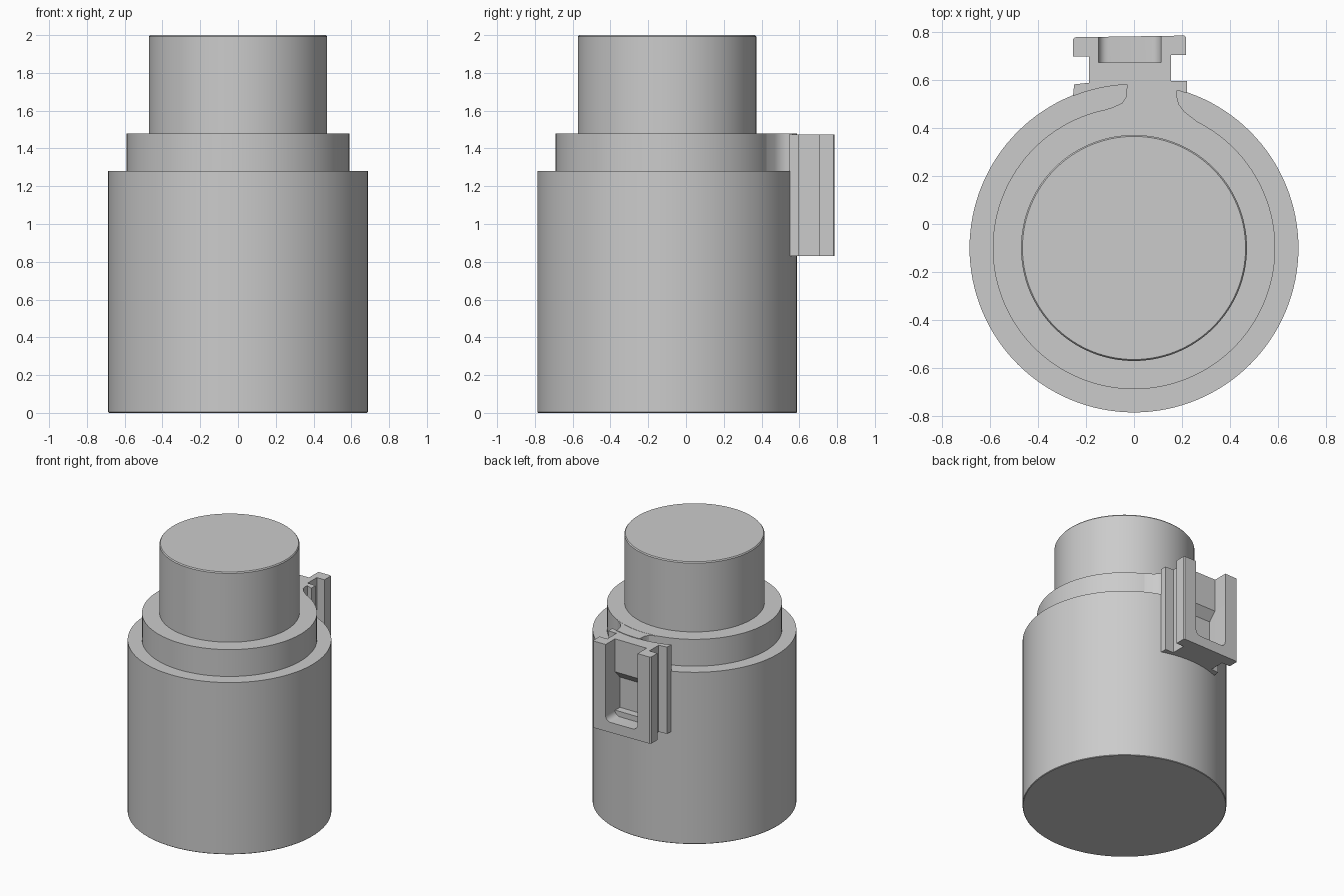
import bpy, bmesh
from math import sin, cos, pi, radians, asin
from mathutils import Vector

cube = bpy.data.objects.get("Cube")
if cube:
    bpy.data.objects.remove(cube, do_unlink=True)

grey = bpy.data.materials.new("plain grey")
grey.use_nodes = True
colour = (0.6, 0.6, 0.6, 1)
grey.diffuse_color = colour
grey.node_tree.nodes["Principled BSDF"].inputs["Base Color"].default_value = colour

AXIS_Y = -0.1      # centre line of the round body
BODY_R = 0.687
RING_R = 0.59


def finish(name, bm):
    bmesh.ops.recalc_face_normals(bm, faces=bm.faces)
    mesh = bpy.data.meshes.new(name)
    bm.to_mesh(mesh)
    bm.free()
    mesh.materials.append(grey)
    obj = bpy.data.objects.new(name, mesh)
    bpy.context.collection.objects.link(obj)
    return obj


def smooth(obj):
    bpy.ops.object.select_all(action="DESELECT")
    obj.select_set(True)
    bpy.context.view_layer.objects.active = obj
    bpy.ops.object.shade_smooth_by_angle(angle=radians(30))


def lathe(name, profile, sides=128):
    bm = bmesh.new()
    rings = [[bm.verts.new((r * cos(2 * pi * i / sides), AXIS_Y + r * sin(2 * pi * i / sides), z))
              for i in range(sides)] for r, z in profile]
    for low, high in zip(rings, rings[1:]):
        for i in range(sides):
            j = (i + 1) % sides
            bm.faces.new((low[i], low[j], high[j], high[i]))
    bm.faces.new(rings[0])
    bm.faces.new(rings[-1])
    return finish(name, bm)


def prism(name, points, sweep):
    bm = bmesh.new()
    face = bm.faces.new([bm.verts.new(p) for p in points])
    new = bmesh.ops.extrude_face_region(bm, geom=[face])["geom"]
    bmesh.ops.translate(bm, verts=[v for v in new if isinstance(v, bmesh.types.BMVert)],
                        vec=Vector(sweep))
    return finish(name, bm)


def arc(radius, x0, x1, steps=12):
    # points on the back of a circle round the body axis
    a0, a1 = asin(x0 / radius), asin(x1 / radius)
    angles = [a0 + (a1 - a0) * i / steps for i in range(steps + 1)]
    return [(radius * sin(a), AXIS_Y + radius * cos(a)) for a in angles]


def cut(target, cutter):
    cutter.hide_render = True
    mod = target.modifiers.new("cut", "BOOLEAN")
    mod.operation = "DIFFERENCE"
    mod.solver = "EXACT"
    mod.object = cutter
    bpy.ops.object.select_all(action="DESELECT")
    bpy.context.view_layer.objects.active = target
    target.select_set(True)
    bpy.ops.object.modifier_apply(modifier=mod.name)
    bpy.data.objects.remove(cutter, do_unlink=True)


# Stepped round body
body = lathe("stepped_body", [
    (BODY_R - 0.004, 0), (BODY_R, 0.004), (BODY_R, 1.28), (RING_R, 1.28),
    (RING_R, 1.48), (0.472, 1.48), (0.472, 1.992), (0.466, 2.0)])
smooth(body)

# Bridge from the upper ring out to the clip, with flared sides
flare = [(0.18, 0.53), (0.187, 0.5), (0.21, 0.47), (0.28, 0.415), (0.2, 0.4),
         (-0.2, 0.4), (-0.22, 0.447), (-0.09, 0.487), (-0.05, 0.505), (-0.034, 0.53)]
bridge = prism("clip_bridge", [(x, y, 1.27) for x, y in arc(BODY_R, -0.028, 0.18) + flare],
               (0, 0, 0.209))
smooth(bridge)

# Clip: mounting flange, neck and outer flange in one section
section = arc(BODY_R - 0.004, -0.255, 0.222) + [
    (0.222, 0.597), (0.155, 0.597), (0.155, 0.705), (0.218, 0.705), (0.218, 0.78),
    (0.21, 0.787), (-0.247, 0.78), (-0.255, 0.772), (-0.255, 0.7),
    (-0.188, 0.7), (-0.188, 0.59), (-0.25, 0.583)]
clip = prism("clip", [(x, y, 0.83) for x, y in section], (0, 0, 0.645))

# Open-topped slot with rounded lower corners
left, right, floor, r = -0.148, 0.112, 0.905, 0.04
corner = [i * pi / 10 for i in range(6)]
slot = [(left, 1.6)]
slot += [(left + r - r * cos(a), floor + r - r * sin(a)) for a in corner]
slot += [(right - r + r * sin(a), floor + r - r * cos(a)) for a in corner]
slot += [(right, 1.6)]
cut(clip, prism("slot_cutter", [(x, 0.675, z) for x, z in slot], (0, 0.2, 0)))

# Deeper pocket under a sloping ledge
pocket = [(0.62, 0.945), (0.62, 1.17), (0.675, 1.23), (0.7, 1.23), (0.7, 0.945)]
cut(clip, prism("pocket_cutter", [(left + 0.002, y, z) for y, z in pocket],
                (right - left - 0.004, 0, 0)))
smooth(clip)
